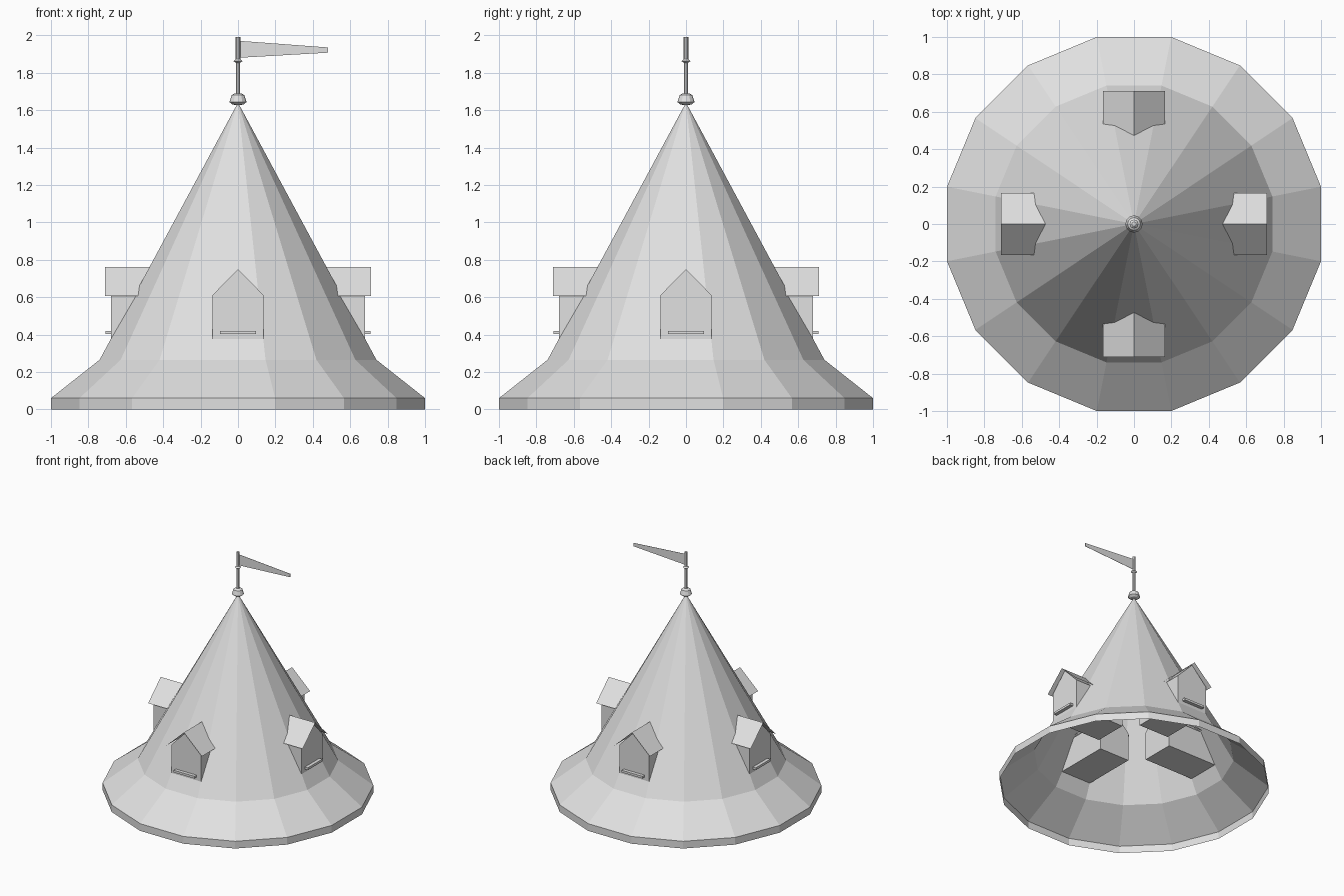
import bpy, bmesh, math
from mathutils import Matrix

cube = bpy.data.objects.get("Cube")
if cube:
    bpy.data.objects.remove(cube, do_unlink=True)

grey = bpy.data.materials.new("pale grey")
grey.use_nodes = True
colour = (0.75, 0.75, 0.75, 1)
grey.diffuse_color = colour
grey.node_tree.nodes["Principled BSDF"].inputs["Base Color"].default_value = colour


def finish(name, bm, turn=0, fix_normals=True):
    """Turn the mesh about z and link it as a named object."""
    bm.transform(Matrix.Rotation(turn, 4, "Z"))
    if fix_normals:
        bmesh.ops.recalc_face_normals(bm, faces=bm.faces)
    mesh = bpy.data.meshes.new(name)
    bm.to_mesh(mesh)
    bm.free()
    mesh.materials.append(grey)
    obj = bpy.data.objects.new(name, mesh)
    bpy.context.collection.objects.link(obj)
    return obj


def lathe(name, profile, sides, turn=0, fix_normals=True):
    """Revolve (radius, height) points; radius 0 closes to a point."""
    bm = bmesh.new()
    verts = [bm.verts.new((r, 0, z)) for r, z in profile]
    edges = [bm.edges.new(pair) for pair in zip(verts, verts[1:])]
    bmesh.ops.spin(bm, geom=verts + edges, axis=(0, 0, 1), cent=(0, 0, 0),
                   steps=sides, angle=math.tau)
    bmesh.ops.remove_doubles(bm, verts=bm.verts, dist=0.0005)
    return finish(name, bm, turn, fix_normals)


def prism(name, outline, y_front, y_back, turn=0):
    """Extrude an (x, z) outline along y."""
    bm = bmesh.new()
    face = bm.faces.new([bm.verts.new((x, y_front, z)) for x, z in outline])
    out = bmesh.ops.extrude_face_region(bm, geom=[face], use_keep_orig=True)
    moved = [v for v in out["geom"] if isinstance(v, bmesh.types.BMVert)]
    bmesh.ops.translate(bm, verts=moved, vec=(0, y_back - y_front, 0))
    return finish(name, bm, turn)


def sheet(name, path, y_front, y_back, turn=0):
    """Sweep an open (x, z) path along y as a thin sheet."""
    bm = bmesh.new()
    rows = [[bm.verts.new((x, y, z)) for y in (y_front, y_back)] for x, z in path]
    for a, b in zip(rows, rows[1:]):
        bm.faces.new((a[0], b[0], b[1], a[1]))
    return finish(name, bm, turn)


# Sixteen-sided open roof shell, with flat sides facing the axes
SIDES = 16
grow = 1 / math.cos(math.pi / SIDES)
shell = [(1.0, 0), (1.0, 0.06), (0.74, 0.265), (0, 1.64)]
lathe("spire_roof", [(r * grow, z) for r, z in shell], SIDES, math.pi / SIDES)

# Four dormers, one on each axis
wall = [(-0.137, 0.375), (0.137, 0.375), (0.137, 0.61), (0, 0.75), (-0.137, 0.61)]
gable = [(-0.165, 0.605), (0, 0.76), (0.165, 0.605)]
sill = [(-0.095, 0.402), (0.095, 0.402), (0.095, 0.42), (-0.095, 0.42)]
for i, side in enumerate(("front", "left", "back", "right")):
    turn = i * math.pi / 2
    prism(side + "_dormer_walls", wall, -0.68, -0.23, turn)
    sheet(side + "_dormer_roof", gable, -0.71, -0.25, turn)
    prism(side + "_dormer_sill", sill, -0.708, -0.67, turn)

# Finial collar and flag pole
lathe("finial_collar", [(0, 1.625), (0.03, 1.63), (0.046, 1.643), (0.034, 1.68),
                        (0.02, 1.688), (0, 1.688)], 12)
lathe("flag_pole", [(0, 1.68), (0.011, 1.68), (0.011, 1.853), (0.024, 1.862),
                    (0.013, 1.872), (0.013, 1.99), (0, 1.99)], 8)

# Tapered pennant
prism("pennant", [(0.01, 1.88), (0.48, 1.907), (0.48, 1.935), (0.01, 1.97)],
      -0.001, 0.001)
